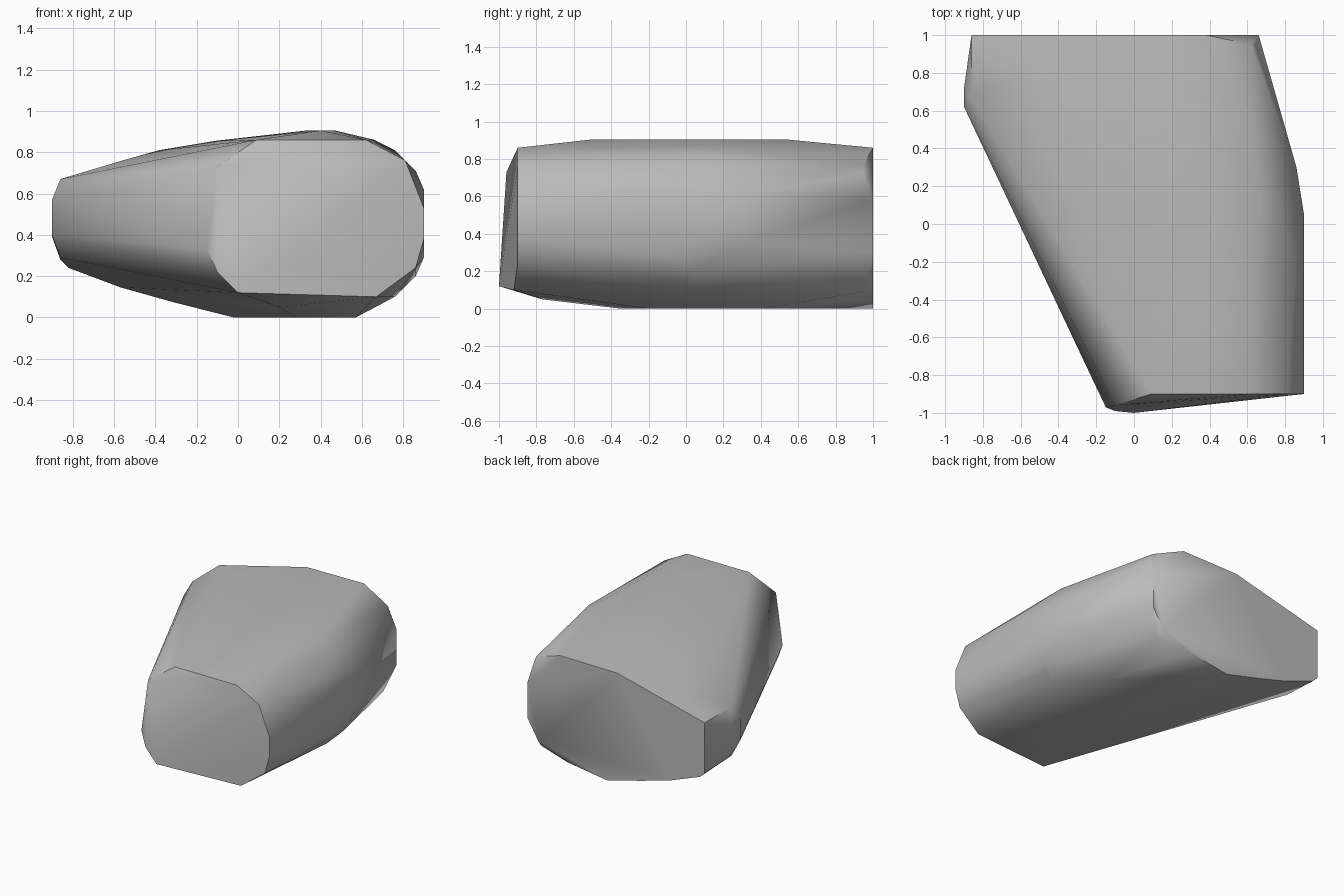
import bpy
import bmesh

cube = bpy.data.objects.get("Cube")
if cube:
    bpy.data.objects.remove(cube, do_unlink=True)


def make_material(name, color):
    material = bpy.data.materials.new(name)
    material.use_nodes = True
    material.diffuse_color = color
    shader = next(n for n in material.node_tree.nodes if n.type == "BSDF_PRINCIPLED")
    shader.inputs["Base Color"].default_value = color
    return material


def ring(depth, profile):
    """Place an (x, z) profile at one depth along y."""
    return [(x, depth, z) for x, z in profile]


def make_hull(name, points, material):
    """Wrap the points in one closed convex skin."""
    mesh = bpy.data.meshes.new(name)
    bm = bmesh.new()
    for point in points:
        bm.verts.new(point)
    result = bmesh.ops.convex_hull(bm, input=bm.verts[:])
    unused = result["geom_interior"] + result["geom_unused"]
    loose = {v for v in unused if isinstance(v, bmesh.types.BMVert) and v.is_valid}
    loose |= {v for v in bm.verts if not v.link_faces}
    bmesh.ops.delete(bm, geom=list(loose), context="VERTS")
    bmesh.ops.dissolve_limit(bm, angle_limit=0.01, verts=bm.verts[:], edges=bm.edges[:])
    bmesh.ops.recalc_face_normals(bm, faces=bm.faces[:])
    bm.to_mesh(mesh)
    bm.free()
    mesh.materials.append(material)
    rock = bpy.data.objects.new(name, mesh)
    bpy.context.collection.objects.link(rock)
    return rock


# Front cut, leaning forward at the lower corner
front_cut = ring(-0.9, [(0.09, 0.86), (0.62, 0.86), (0.81, 0.76), (0.9, 0.53),
                        (0.9, 0.38), (0.86, 0.24)])
front_lip = [(0.67, -0.92, 0.1), (0, -1, 0.12), (-0.1, -0.99, 0.22),
             (-0.15, -0.97, 0.33), (-0.1, -0.96, 0.73)]

# Flat back cut
back_cut = ring(1, [(0.38, 0.86), (-0.11, 0.855), (-0.86, 0.67), (-0.86, 0.28),
                    (-0.82, 0.24), (-0.57, 0.146), (-0.31, 0.073), (-0.02, 0),
                    (0.32, 0.05), (0.57, 0.15), (0.66, 0.3), (0.66, 0.58)])
back_chips = ring(0.95, [(0.62, 0.77), (0.64, 0.72), (0.58, 0.09)])

# Rounded long wall
side_wall = [(0.9, -0.2, 0.62), (0.9, 0.05, 0.55), (0.9, 0.05, 0.38),
             (0.9, -0.1, 0.29), (0.86, 0.05, 0.2), (0.86, 0.3, 0.6),
             (0.86, 0.3, 0.35), (0.86, -0.2, 0.71), (0.76, 0.1, 0.81),
             (0.81, 0, 0.15), (0.76, 0, 0.1)]

# Pointed shoulder on the slanted wall
shoulder = [(-0.9, 0.62, 0.4), (-0.9, 0.62, 0.57), (-0.9, 0.72, 0.57),
            (-0.9, 0.72, 0.39), (-0.86, 0.67, 0.67), (-0.86, 0.67, 0.29),
            (-0.56, 0.8, 0.76), (-0.38, 0.8, 0.81)]

# Gently domed crown and flat base
crown = [(0.33, 0.53, 0.905), (0.47, 0.1, 0.905), (0.4, -0.5, 0.905), (0.66, 0.1, 0.86)]
base = [(0.57, -0.2, 0), (0.57, 0.4, 0), (0.28, -0.35, 0), (0.2, -0.77, 0.05)]

grey = make_material("stone_grey", (0.5, 0.5, 0.5, 1))
rock = make_hull("rock", front_cut + front_lip + back_cut + back_chips
                 + side_wall + shoulder + crown + base, grey)

# Soft sides with crisp end cuts
bpy.ops.object.select_all(action="DESELECT")
rock.select_set(True)
bpy.context.view_layer.objects.active = rock
bpy.ops.object.shade_smooth_by_angle(angle=0.85)
